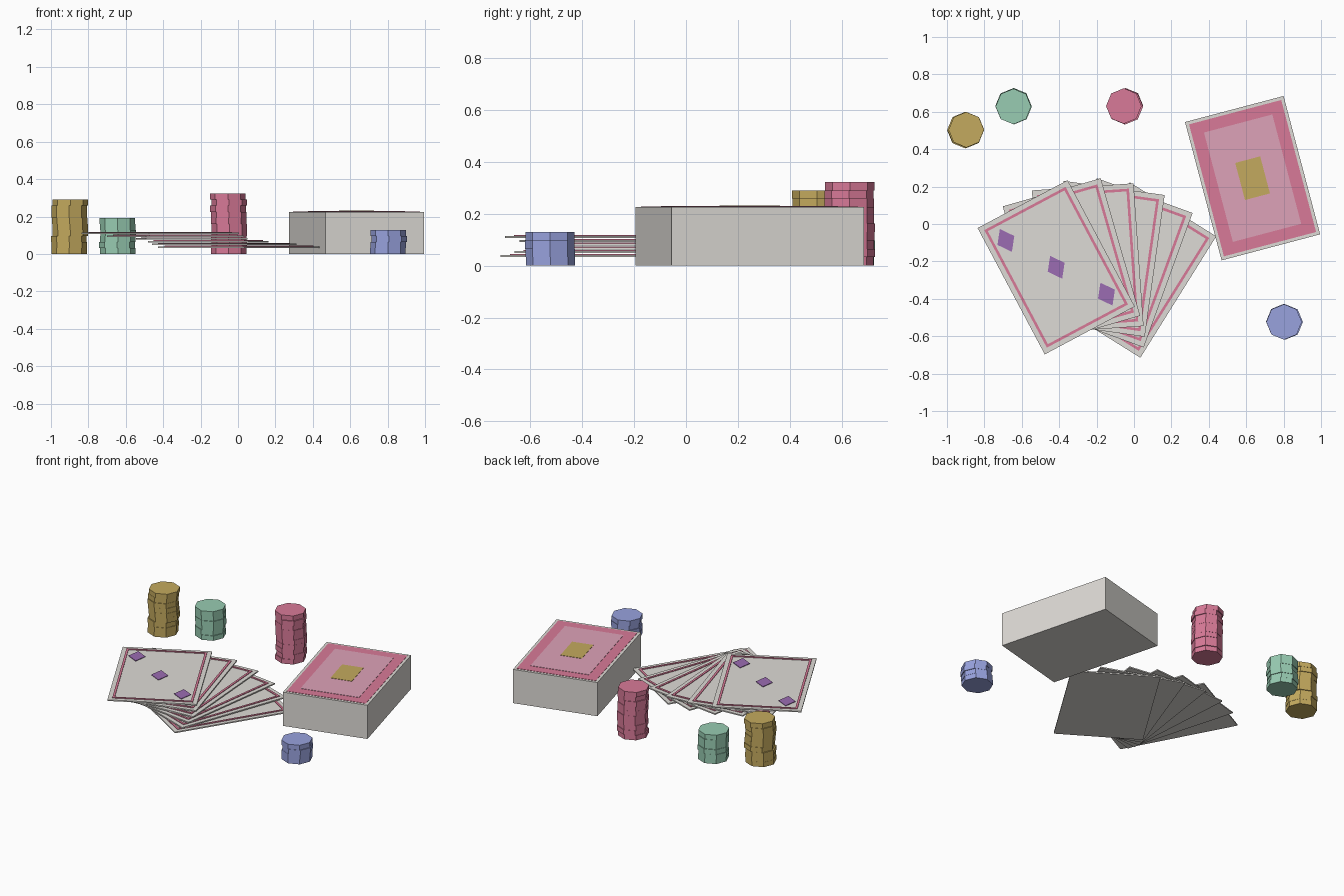
import bpy, bmesh, math, random
from mathutils import Matrix, Vector

if "Cube" in bpy.data.objects:
    bpy.data.objects.remove(bpy.data.objects["Cube"])

random.seed(4)


def material(name, rgb):
    m = bpy.data.materials.new(name)
    lin = [(c / 255 / 12.92) if c < 11 else ((c / 255 + 0.055) / 1.055) ** 2.4 for c in rgb]
    m.diffuse_color = (*lin, 1)
    m.use_nodes = True
    m.node_tree.nodes["Principled BSDF"].inputs["Base Color"].default_value = m.diffuse_color
    return m


PAPER = material("paper_grey", (222, 219, 214))
RED = material("rose_red", (217, 122, 152))
PINK = material("pale_pink", (222, 162, 184))
GOLD = material("gold", (196, 170, 94))
GREEN = material("sea_green", (152, 204, 178))
BLUE = material("soft_blue", (152, 162, 222))
PURPLE = material("purple", (155, 108, 178))


def prism(name, outline, z0, z1, mat, place, hole=None):
    """Extrude an outline upward, optionally with a matching hole."""
    bm = bmesh.new()
    n = len(outline)
    ring = lambda pts, z: [bm.verts.new((x, y, z)) for x, y in pts]
    ob, ot = ring(outline, z0), ring(outline, z1)
    if hole:
        ib, it = ring(hole, z0), ring(hole, z1)
        loops = [(ob, ot), (ot, it), (it, ib), (ib, ob)]
    else:
        loops = [(ob, ot)]
        bm.faces.new(ob[::-1])
        bm.faces.new(ot)
    for a, b in loops:
        for i in range(n):
            j = (i + 1) % n
            bm.faces.new((a[i], a[j], b[j], b[i]))
    bmesh.ops.recalc_face_normals(bm, faces=bm.faces)
    me = bpy.data.meshes.new(name)
    bm.to_mesh(me)
    bm.free()
    me.materials.append(mat)
    ob = bpy.data.objects.new(name, me)
    ob.matrix_world = place
    bpy.context.collection.objects.link(ob)
    return ob


def rect(w, l):
    return [(-w / 2, -l / 2), (w / 2, -l / 2), (w / 2, l / 2), (-w / 2, l / 2)]


def at(x, y, z=0, deg=0):
    return Matrix.Translation((x, y, z)) @ Matrix.Rotation(math.radians(deg), 4, 'Z')


W, L = 0.545, 0.765

# Deck with a layered back design
deck = at(0.634, 0.245, 0, -14.8 + 29.6)
H = 0.225
prism("deck", rect(W, L), 0, H, PAPER, deck)
prism("deck_back", rect(W - 0.035, L - 0.035), H, H + 0.002, RED, deck)
prism("deck_back_panel", rect(0.378, 0.605), H + 0.002, H + 0.004, PINK, deck)
prism("deck_back_emblem", rect(0.138, 0.205), H + 0.004, H + 0.006, GOLD, deck)

# Fan of six cards turning about a common pivot
THICK = 0.008
for i in range(6):
    angle = -32 + 12 * i
    centre = Vector((-0.218, -0.604, 0.033 + 0.0145 * i)) \
        + Matrix.Rotation(math.radians(angle), 3, 'Z') @ Vector((0, 0.422, 0))
    card = at(*centre, angle)
    prism(f"card_{i + 1}", rect(W, L), 0, THICK, PAPER, card)
    prism(f"card_border_{i + 1}", rect(0.492, 0.712), THICK, THICK + 0.004, RED, card,
          hole=rect(0.464, 0.684))

# Diamond pips on the top card
diamond = [(0.051, 0), (0, 0.069), (-0.051, 0), (0, -0.069)]
for k in (-1, 0, 1):
    prism(f"diamond_pip_{k + 2}", diamond, THICK, THICK + 0.004, PURPLE,
          card @ at(-0.17 * k, 0.253 * k))

# Stacks of eight-sided chips, each chip slightly out of line
CHIP_R, CHIP_H = 0.095, 0.0322
octagon = [(CHIP_R * math.cos(math.tau * i / 8), CHIP_R * math.sin(math.tau * i / 8))
           for i in range(8)]
stacks = [("gold", -0.90, 0.502, 9, GOLD), ("green", -0.645, 0.63, 6, GREEN),
          ("red", -0.05, 0.63, 10, RED), ("blue", 0.803, -0.522, 4, BLUE)]
for name, x, y, count, mat in stacks:
    for i in range(count):
        prism(f"{name}_chip_{i + 1}", octagon, 0, CHIP_H, mat,
              at(x + random.uniform(-0.005, 0.005), y + random.uniform(-0.003, 0.003), i * CHIP_H))
